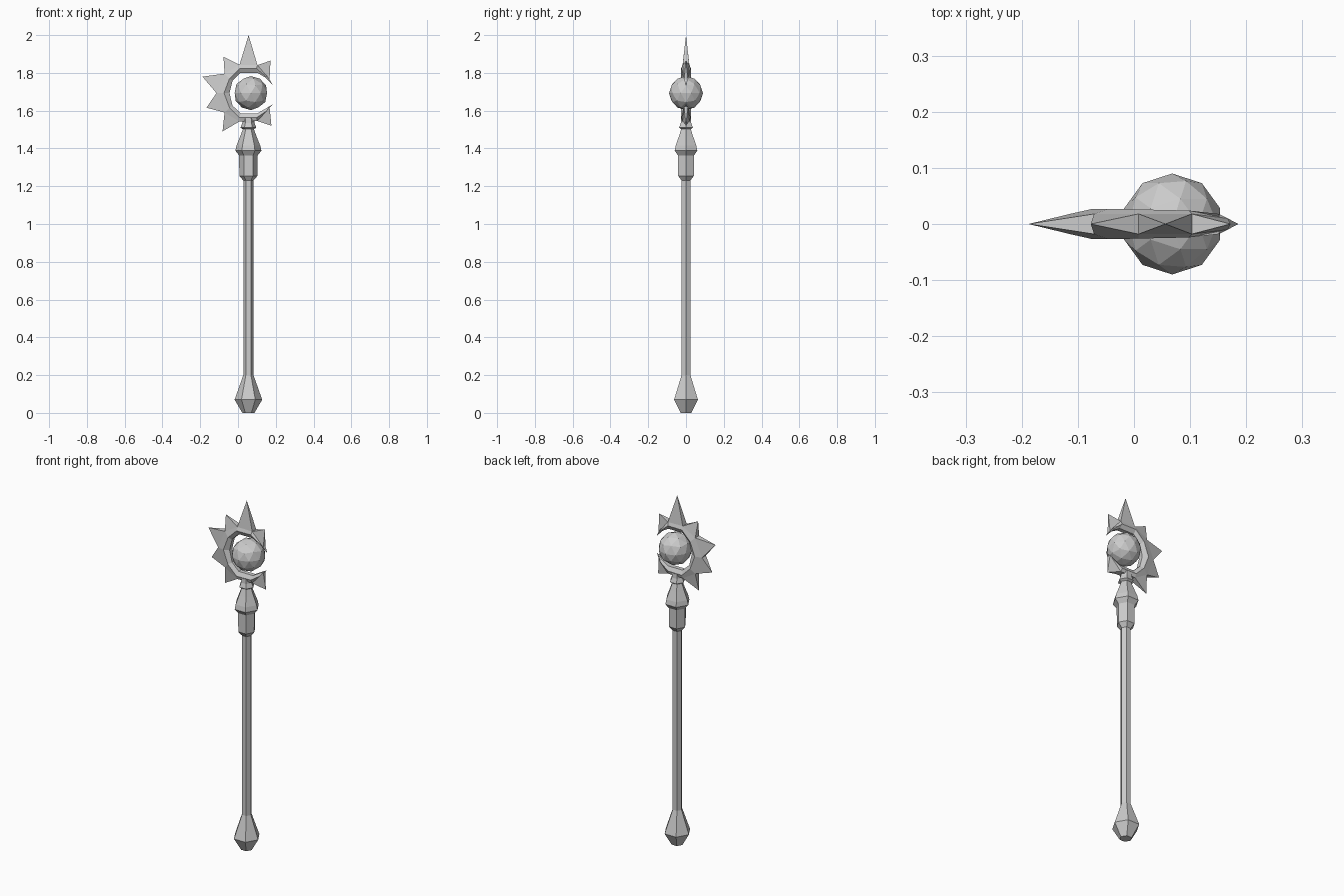
import bpy, bmesh, math

if "Cube" in bpy.data.objects:
    bpy.data.objects.remove(bpy.data.objects["Cube"])

AXIS = 0.055   # x position of the shaft
MID = 1.693    # height of the orb and ring centre


def finish(name, bm):
    bmesh.ops.recalc_face_normals(bm, faces=bm.faces[:])
    me = bpy.data.meshes.new(name)
    bm.to_mesh(me)
    bm.free()
    ob = bpy.data.objects.new(name, me)
    bpy.context.collection.objects.link(ob)
    return ob


def hex_lathe(name, profile):
    """Six-sided turned part from (radius, height) pairs."""
    bm = bmesh.new()
    rings = [[bm.verts.new((AXIS + r * math.cos(i * math.pi / 3),
                            r * math.sin(i * math.pi / 3), z))
              for i in range(6)] for r, z in profile]
    for a, b in zip(rings, rings[1:]):
        for i in range(6):
            j = (i + 1) % 6
            bm.faces.new((a[i], a[j], b[j], b[i]))
    bm.faces.new(rings[0])
    bm.faces.new(rings[-1])
    return finish(name, bm)


# Pommel, shaft, collar and neck
hex_lathe("pommel", [(0.032, 0), (0.073, 0.07), (0.027, 0.2)])
hex_lathe("shaft", [(0.027, 0.19), (0.027, 1.24)])
hex_lathe("collar", [(0.027, 1.23), (0.048, 1.255), (0.049, 1.365)])
hex_lathe("neck", [(0.049, 1.363), (0.069, 1.388), (0.063, 1.415), (0.043, 1.465),
                   (0.029, 1.502), (0.042, 1.51), (0.032, 1.535), (0.03, 1.56)])

# Orb
bm = bmesh.new()
bmesh.ops.create_icosphere(bm, subdivisions=2, radius=0.09)
bmesh.ops.translate(bm, verts=bm.verts[:], vec=(0.068, 0, MID))
finish("orb", bm)

# Crescent stations (x, z, half thickness), upper half from open end to the left
inner = [(0.146, 1.775, .010), (0.103, 1.80, .012), (0.013, 1.80, .012),
         (-0.029, 1.759, .012), (-0.045, MID, .012)]
ridge = [(0.151, 1.788, .018), (0.098, 1.823, .024), (0.008, 1.823, .026),
         (-0.045, 1.77, .027), (-0.074, MID, .027)]
valley = [(0.167, 1.765, .010), (0.103, 1.841, .018), (0.008, 1.843, .018),
          (-0.071, 1.796, .018), (-0.114, MID, .018)]
# Spike tips between neighbouring stations (None = plain rim)
tips = [(0.172, 1.865), (0.056, 2.0), (-0.077, 1.886), (-0.188, 1.78),
        (-0.167, 1.616), (-0.082, 1.49), None, (0.177, 1.52)]


def full(half):
    return half + [(x, 2 * MID - z, t) for x, z, t in reversed(half[:-1])]


bm = bmesh.new()
sections = []
for trio in zip(full(inner), full(ridge), full(valley)):
    front = [bm.verts.new((x, -t, z)) for x, z, t in trio]
    back = [bm.verts.new((x, t, z)) for x, z, t in trio]
    sections.append((front, back))
for (fa, ba), (fb, bb), tip in zip(sections, sections[1:], tips):
    for a, b in ((fa, fb), (ba, bb)):
        for k in (0, 1):
            bm.faces.new((a[k], a[k + 1], b[k + 1], b[k]))
    bm.faces.new((fa[0], ba[0], bb[0], fb[0]))
    f1, b1, f2, b2 = fa[2], ba[2], fb[2], bb[2]
    if tip is None:
        bm.faces.new((f1, b1, b2, f2))
    else:
        t = bm.verts.new((tip[0], 0, tip[1]))
        for u, v in ((f1, f2), (f2, b2), (b2, b1), (b1, f1)):
            bm.faces.new((u, v, t))
# Pointed ends of the crescent
for (f, b), z in ((sections[0], 1.733), (sections[-1], 1.635)):
    e = bm.verts.new((0.186, 0, z))
    loop = f + b[::-1]
    for i in range(6):
        bm.faces.new((loop[i], loop[(i + 1) % 6], e))
finish("sun_crescent", bm)
